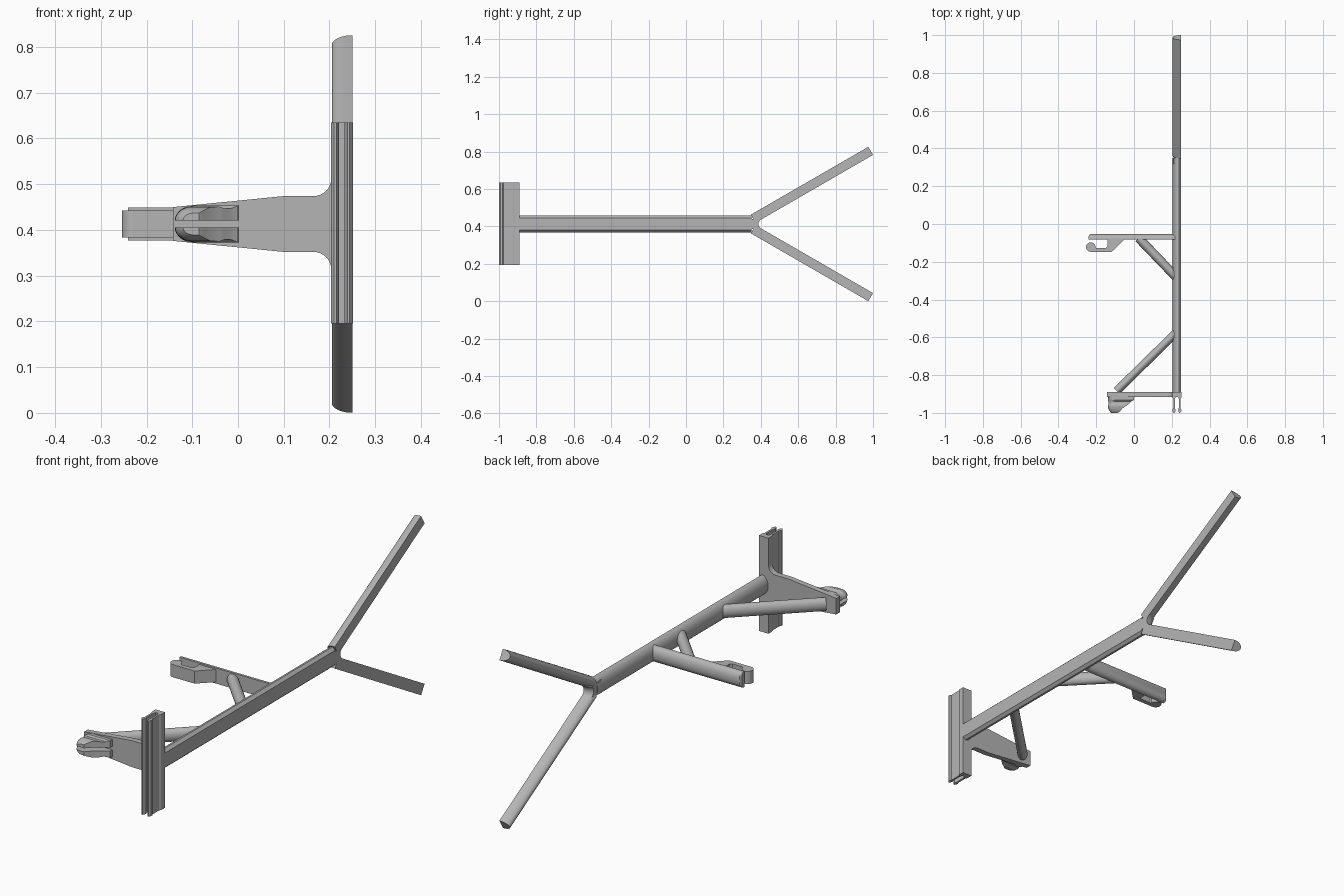
import bpy, bmesh
from math import sin, cos, pi, radians
from mathutils import Vector

ZC = 0.413  # height of the symmetry plane

cube = bpy.data.objects.get("Cube")
if cube:
    bpy.data.objects.remove(cube, do_unlink=True)

grey = bpy.data.materials.new("plain_grey")
grey.use_nodes = True
colour = (0.46, 0.46, 0.46, 1)
grey.diffuse_color = colour
grey.node_tree.nodes["Principled BSDF"].inputs["Base Color"].default_value = colour


def loft(name, rings):
    """Join equal-length rings of points into a capped solid."""
    bm = bmesh.new()
    rows = [[bm.verts.new(p) for p in ring] for ring in rings]
    n = len(rows[0])
    for a, b in zip(rows, rows[1:]):
        for i in range(n):
            j = (i + 1) % n
            bm.faces.new((a[i], a[j], b[j], b[i]))
    bm.faces.new(rows[0])
    bm.faces.new(rows[-1])
    bmesh.ops.recalc_face_normals(bm, faces=bm.faces)
    mesh = bpy.data.meshes.new(name)
    bm.to_mesh(mesh)
    bm.free()
    mesh.materials.append(grey)
    obj = bpy.data.objects.new(name, mesh)
    bpy.context.collection.objects.link(obj)
    bpy.ops.object.select_all(action='DESELECT')
    obj.select_set(True)
    bpy.context.view_layer.objects.active = obj
    bpy.ops.object.shade_smooth_by_angle(angle=radians(30))
    return obj


def prism(name, pts, origin, u, v, w):
    """Extrude a 2D outline, laid on axes u and v, along the vector w."""
    o, u, v, w = map(Vector, (origin, u, v, w))
    base = [o + u * a + v * b for a, b in pts]
    return loft(name, [base, [p + w for p in base]])


def arc(cx, cy, rx, ry, start, end, n=12):
    return [(cx + rx * cos(radians(start + (end - start) * i / n)),
             cy + ry * sin(radians(start + (end - start) * i / n)))
            for i in range(n + 1)]


X, Y, Z = (1, 0, 0), (0, 1, 0), (0, 0, 1)

# Main beam: flat chamfered face on the left, half round on the right
beam = [(0.25, 0.033)] + arc(0.237, 0, 0.032, 0.045, 90, 270, 20) + [(0.25, -0.033)]
prism("main_beam", beam, (0, -0.9, ZC), X, Z, (0, 1.25, 0))

# Fork arms with half round section
arm = arc(0.25, 0, 0.045, 0.025, 90, 270, 20)
reach = 0.725
for side, label in ((1, "upper"), (-1, "lower")):
    along = Vector((0, cos(pi / 6), side * sin(pi / 6)))
    across = Vector((0, -side * sin(pi / 6), cos(pi / 6)))
    tip = Vector((0, 0.9875, ZC + side * 0.391))
    prism(label + "_fork_arm", arm, tip - along * reach, X, across, along * reach)

# Rounded web in the crotch of the fork
r, apex = 0.028, 0.36
web = [(apex - 0.03, 0.03)] + arc(apex + 2 * r, 0, r, r, 120, 240) + [(apex - 0.03, -0.03)]
rings = []
for x, k in ((0.25, 0), (0.23, 0.001), (0.217, 0.006), (0.208, 0.014)):
    rings.append([(x, y - k, ZC + z) for y, z in web])
loft("fork_web", rings)

# Upright clamp rail: forked channel section run along z
half = [(0.024, -0.89), (0.024, -0.917), (0.019, -0.925), (0.019, -0.975),
        (0.024, -0.982), (0.024, -0.991), (0.017, -1.0), (0.012, -1.0),
        (0.006, -0.985), (0.01, -0.975), (0.01, -0.925), (0.006, -0.915)]
rail = half + [(-a, b) for a, b in reversed(half)]
prism("clamp_rail", rail, (0.227, 0, 0.195), X, Y, (0, 0, 0.44))

# Front bracket plate: tapered, flaring into the rail
top = [(-0.142, 0.037), (0.1, 0.061), (0.165, 0.061)]
top += arc(0.165, 0.1, 0.039, 0.039, 270, 360, 8) + [(0.215, 0.1)]
plate = top + [(a, -b) for a, b in reversed(top)]
prism("front_bracket_plate", plate, (0, -0.916, ZC), X, Z, (0, 0.026, 0))


# Split snap hook on the front bracket, lofted towards the front
def hook_ring(y, left, right, h, side):
    gap = 0.008
    pts = [(right, gap), (right, h)] + arc(left + h, gap, h, h - gap, 90, 180, 8)
    return [(x, y, ZC + side * z) for x, z in pts]


levels = [(-0.91, -0.137, 0.002, 0.040), (-0.932, -0.138, 0.0, 0.040),
          (-0.94, -0.135, -0.015, 0.034), (-0.955, -0.135, -0.03, 0.034),
          (-0.962, -0.138, -0.04, 0.038), (-0.975, -0.137, -0.06, 0.037),
          (-0.992, -0.128, -0.075, 0.030), (-1.0, -0.12, -0.085, 0.024)]
for side, label in ((1, "upper"), (-1, "lower")):
    loft(label + "_snap_hook", [hook_ring(*lv, side) for lv in levels])

# Rear bracket bar: half round towards the back, with a rounded outer end
bar = [(-0.083, 0.036)] + [(y, z) for z, y in arc(0, -0.076, 0.036, 0.024, 0, 180, 18)]
bar += [(-0.083, -0.036)]
rings = []
for x, cut in ((0.225, 0), (-0.225, 0), (-0.234, 0.004), (-0.24, 0.012)):
    rings.append([(x, min(y, -0.052 - cut), ZC + z) for y, z in bar])
loft("rear_bracket_bar", rings)

# Rear latch: arm with a round bead, hanging in front of the bar
latch = [(-0.05, -0.08), (-0.118, -0.147), (-0.23, -0.147)]
latch += arc(-0.229, -0.122, 0.025, 0.025, 270, 0, 20)
latch += [(-0.2, -0.126), (-0.148, -0.126), (-0.139, -0.118), (-0.139, -0.08)]
prism("rear_latch", latch, (0, 0, ZC - 0.029), X, Y, (0, 0, 0.058))


# Diagonal braces of oval section
def brace(name, start, end, width):
    a, b = Vector((*start, ZC)), Vector((*end, ZC))
    across = (b - a).normalized().cross(Vector(Z))
    prism(name, arc(0, 0, width, 0.03, 0, 345, 23), a, across, Z, b - a)


brace("rear_brace", (0.025, -0.075), (0.225, -0.283), 0.024)
brace("front_brace", (-0.092, -0.884), (0.225, -0.573), 0.022)
